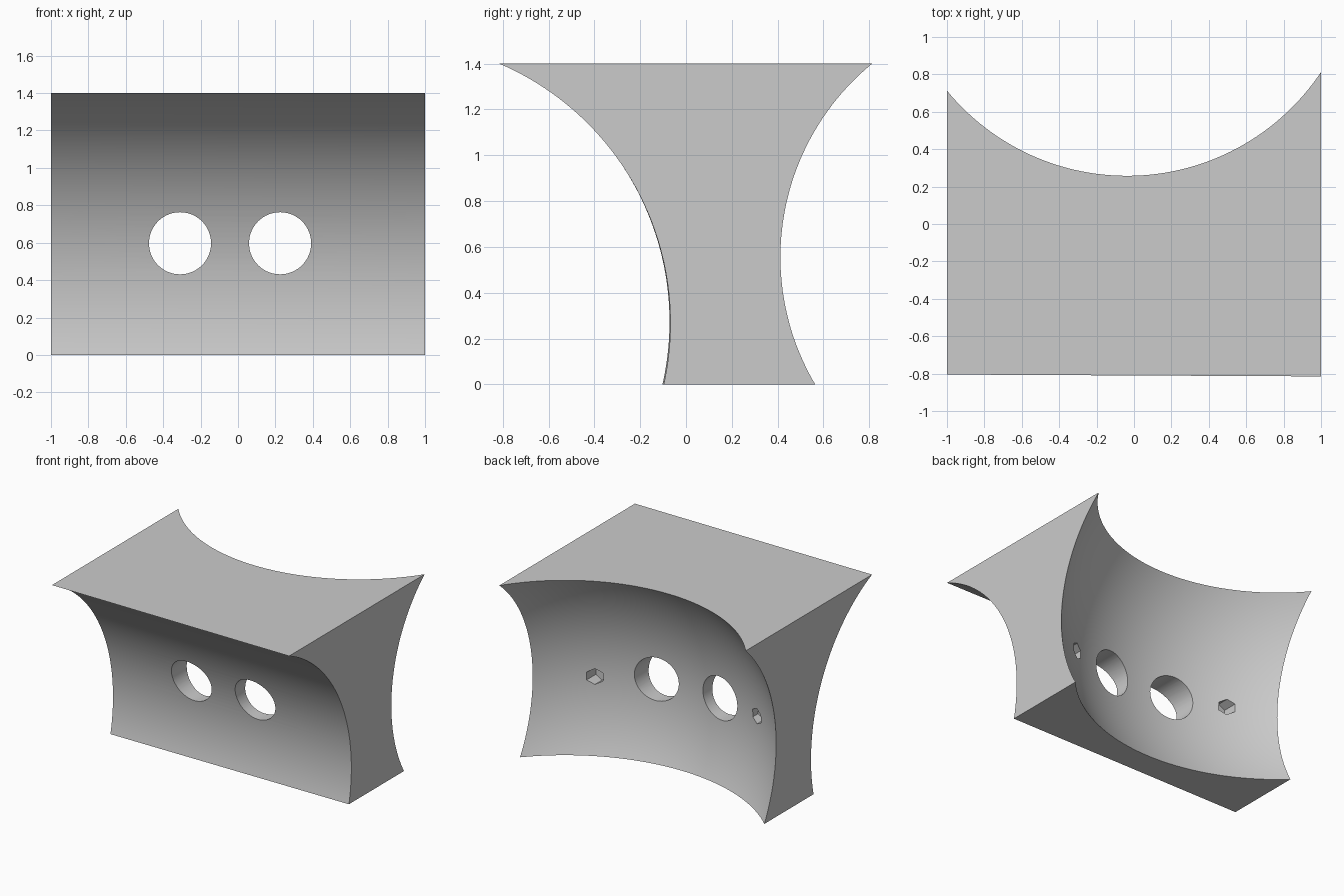
import bpy
from math import pi

default = bpy.data.objects.get("Cube")
if default:
    bpy.data.objects.remove(default, do_unlink=True)

grey = bpy.data.materials.new("plain grey")
grey.use_nodes = True
colour = (0.6, 0.6, 0.6, 1)
grey.diffuse_color = colour
grey.node_tree.nodes["Principled BSDF"].inputs["Base Color"].default_value = colour

# Solid block, deeper than the finished body
bpy.ops.mesh.primitive_cube_add(size=1, location=(0, 0, 0.7))
body = bpy.context.object
body.name = "curved_body"
body.scale = (2, 2.4, 1.4)
bpy.ops.object.transform_apply(location=True, rotation=True, scale=True)
body.data.materials.append(grey)


def carve(cutter):
    """Subtract a cutter from the body, then discard it."""
    cutter.hide_render = True
    cutter.data.materials.append(grey)
    mod = body.modifiers.new("carve", 'BOOLEAN')
    mod.operation = 'DIFFERENCE'
    mod.solver = 'EXACT'
    mod.object = cutter
    bpy.ops.object.select_all(action='DESELECT')
    bpy.context.view_layer.objects.active = body
    body.select_set(True)
    bpy.ops.object.modifier_apply(modifier=mod.name)
    bpy.data.objects.remove(cutter, do_unlink=True)


def carve_round(sides, radius, depth, location, rotation):
    bpy.ops.mesh.primitive_cylinder_add(vertices=sides, radius=radius, depth=depth,
                                        location=location, rotation=rotation)
    carve(bpy.context.object)


# Concave front, a very slightly tilted cylinder
carve_round(256, 1.233, 3, (0, -1.303, 0.27), (0, pi / 2 + 0.003, 0.002))

# Bowl-shaped back
bpy.ops.mesh.primitive_uv_sphere_add(segments=192, ring_count=96, radius=1.506,
                                     location=(-0.037, 1.504, 0.555))
carve(bpy.context.object)

# Two round through holes
for x in (-0.31, 0.225):
    carve_round(64, 0.166, 2, (x, 0, 0.597), (pi / 2, 0, 0))

# Two hexagonal pockets in the bowl
for x, floor, z in ((0.65, 0.08, 0.555), (-0.705, 0.07, 0.614)):
    carve_round(6, 0.06, 0.3, (x, floor + 0.15, z), (pi / 2, 0, 0))

bpy.ops.object.shade_smooth_by_angle(angle=pi / 7)
